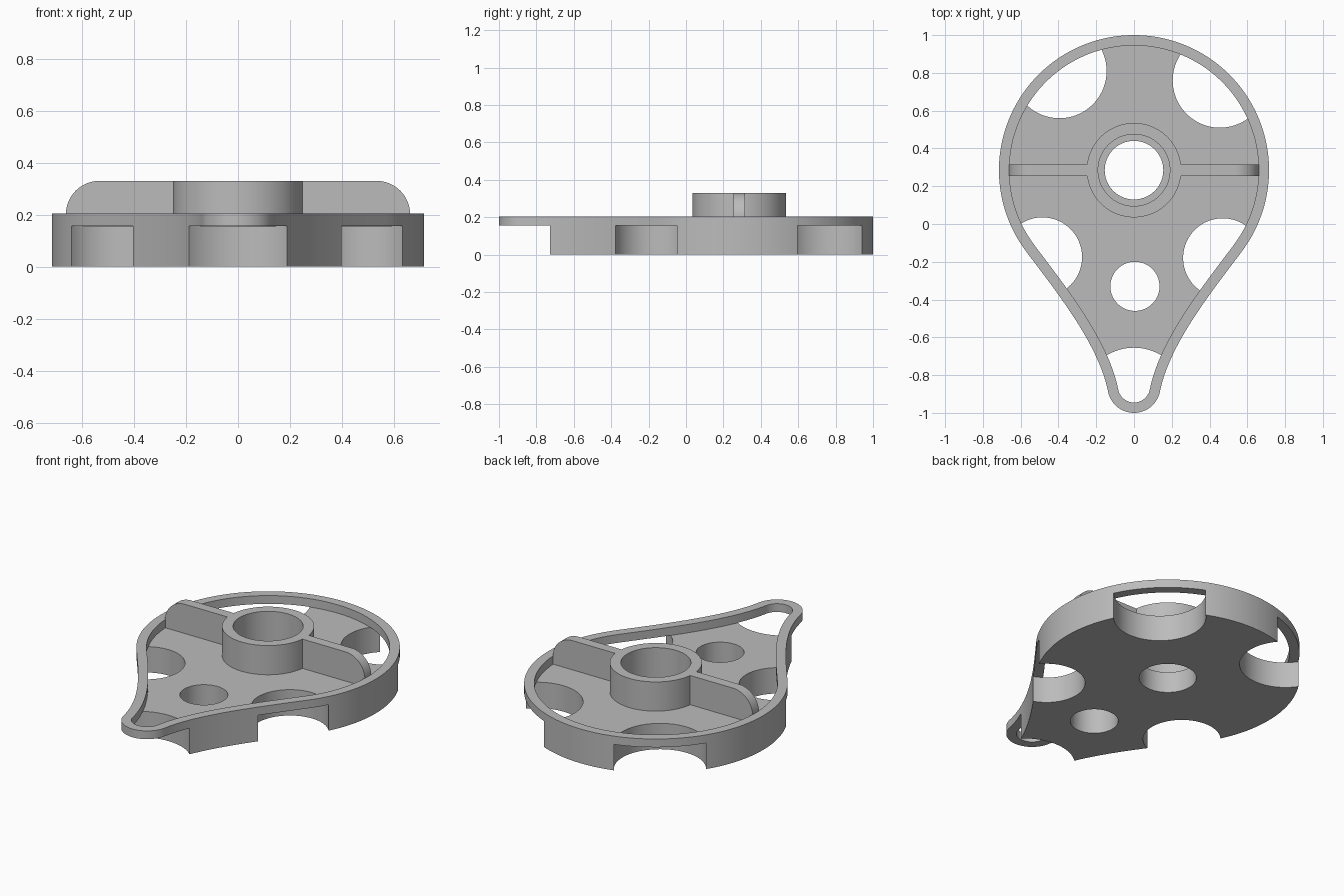
import bpy, bmesh
from math import sin, cos, pi, radians
from mathutils import Vector
from mathutils.geometry import interpolate_bezier

if "Cube" in bpy.data.objects:
    bpy.data.objects.remove(bpy.data.objects["Cube"])

grey = bpy.data.materials.new("light grey")
grey.use_nodes = True
grey.diffuse_color = (0.5, 0.5, 0.5, 1)
grey.node_tree.nodes["Principled BSDF"].inputs["Base Color"].default_value = (0.5, 0.5, 0.5, 1)

HUB = (0, 0.285)
FLOOR, TOP, HUB_TOP = 0.155, 0.205, 0.33


def arc(cx, cy, r, a0, a1, n):
    return [(cx + r * cos(radians(a0 + (a1 - a0) * i / n)),
             cy + r * sin(radians(a0 + (a1 - a0) * i / n))) for i in range(n + 1)]


def prism(name, points, low, high, upright=False):
    """Extrude a closed outline along z, or along y when upright."""
    bm = bmesh.new()
    place = (lambda p: (p[0], low, p[1])) if upright else (lambda p: (p[0], p[1], low))
    face = bm.faces.new([bm.verts.new(place(p)) for p in points])
    new = bmesh.ops.extrude_face_region(bm, geom=[face])["geom"]
    shift = Vector((0, high - low, 0)) if upright else Vector((0, 0, high - low))
    bmesh.ops.translate(bm, vec=shift, verts=[g for g in new if isinstance(g, bmesh.types.BMVert)])
    bmesh.ops.recalc_face_normals(bm, faces=bm.faces)
    mesh = bpy.data.meshes.new(name)
    bm.to_mesh(mesh)
    bm.free()
    mesh.materials.append(grey)
    ob = bpy.data.objects.new(name, mesh)
    bpy.context.collection.objects.link(ob)
    return ob


def disc(name, x, y, r, low, high):
    return prism(name, arc(x, y, r, 0, 360, 96)[:-1], low, high)


def combine(target, tool, operation):
    mod = target.modifiers.new(operation, "BOOLEAN")
    mod.operation, mod.object, mod.solver = operation, tool, "EXACT"
    bpy.context.view_layer.objects.active = target
    bpy.ops.object.modifier_apply(modifier=mod.name)
    bpy.data.objects.remove(tool)


def teardrop(inset):
    """Round head, concave flanks and small round tip, shrunk by inset."""
    head = arc(*HUB, 0.715 - inset, 90, -37.2, 56)
    bez = [Vector((0.57, -0.147, 0)), Vector((0.389, -0.386, 0)),
           Vector((0.187, -0.643, 0)), Vector((0.137, -0.888, 0))]
    curve = interpolate_bezier(*bez, 25)
    flank = []
    for i in range(1, 24):
        t = (curve[i + 1] - curve[i - 1]).normalized()
        flank.append((curve[i].x + t.y * inset, curve[i].y - t.x * inset))
    tip = arc(0, -0.86, 0.14 - inset, -11.5, -90, 16)
    half = head + flank + tip
    return half + [(-x, y) for x, y in reversed(half[1:-1])]


# Body plate with holes and edge scallops below the lip
body = prism("body_plate", teardrop(0), 0, TOP)
for x, y, r in [(-0.395, 0.81, 0.25), (0.455, 0.76, 0.25), (-0.485, -0.175, 0.21),
                (0.47, -0.18, 0.21), (0, -0.935, 0.28), (0.005, -0.33, 0.13)]:
    combine(body, disc("hole_cutter", x, y, r, -0.1, FLOOR + 0.0005), "DIFFERENCE")

# Recess that leaves the raised lip
combine(body, prism("recess_cutter", teardrop(0.055), FLOOR, 0.5), "DIFFERENCE")

# Cross rib with rounded upper ends
end = [(0.662, 0.1)] + arc(0.532, 0.2, 0.13, 0, 90, 16)
rib = prism("cross_rib", end + [(-x, z) for x, z in reversed(end)],
            HUB[1] - 0.03, HUB[1] + 0.03, upright=True)
combine(body, rib, "UNION")

# Hub with a stepped bore
combine(body, disc("hub", *HUB, 0.25, 0.1, HUB_TOP), "UNION")
combine(body, disc("bore_cutter", *HUB, 0.19, 0.125, 0.5), "DIFFERENCE")
combine(body, disc("through_cutter", *HUB, 0.155, -0.1, 0.3), "DIFFERENCE")

bpy.ops.object.select_all(action="DESELECT")
body.select_set(True)
bpy.context.view_layer.objects.active = body
bpy.ops.object.shade_smooth_by_angle(angle=radians(30))
